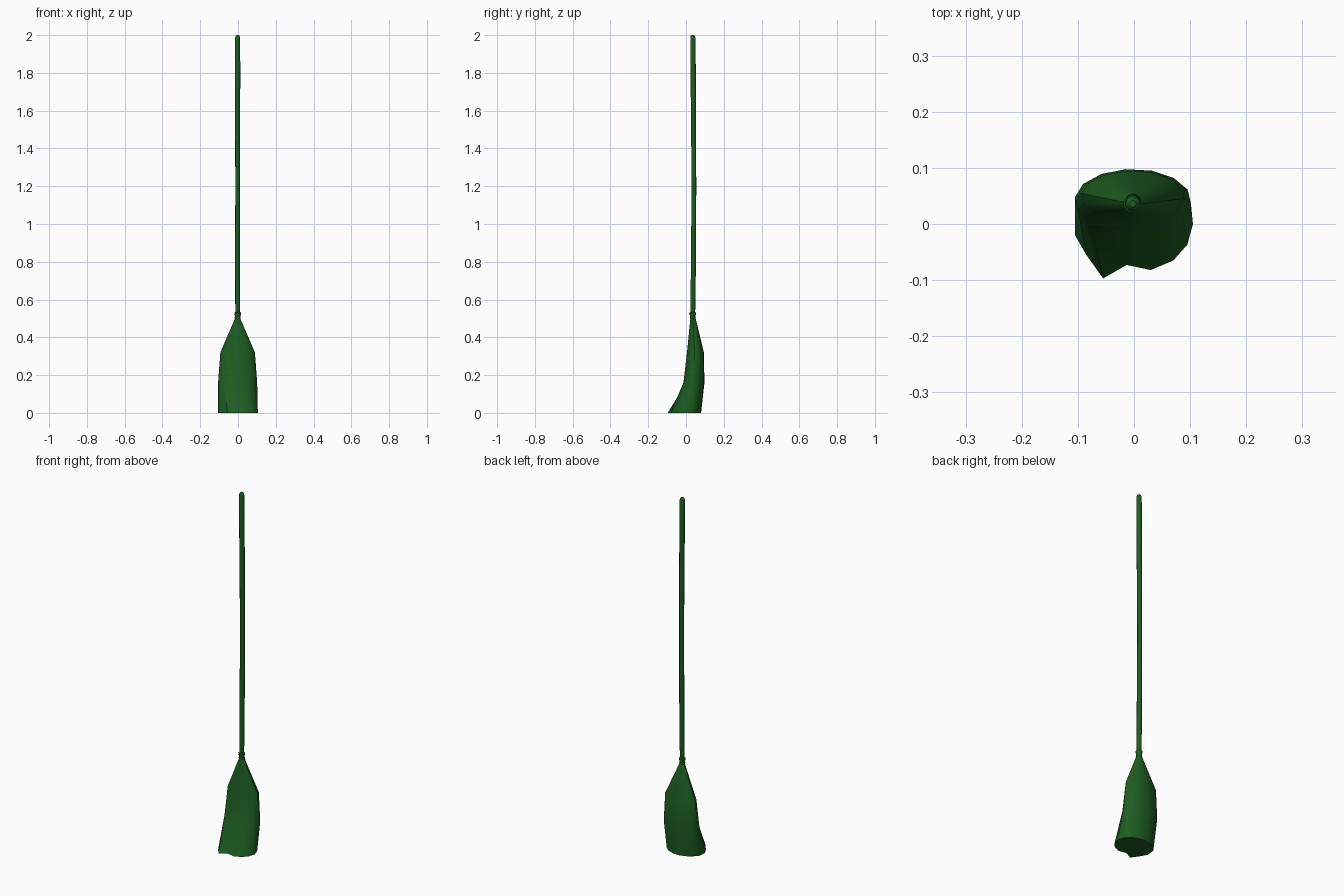
import bpy, bmesh
from math import sin, cos, radians, pi

if "Cube" in bpy.data.objects:
    bpy.data.objects.remove(bpy.data.objects["Cube"])

green = bpy.data.materials.new("green")
green.diffuse_color = (0.012, 0.11, 0.015, 1)
green.use_nodes = True
green.node_tree.nodes["Principled BSDF"].inputs["Base Color"].default_value = green.diffuse_color


def loft(name, rings):
    """Skin a stack of equal-length point rings and cap both ends."""
    bm = bmesh.new()
    loops = [[bm.verts.new(p) for p in ring] for ring in rings]
    n = len(loops[0])
    for a, b in zip(loops, loops[1:]):
        for i in range(n):
            j = (i + 1) % n
            bm.faces.new((a[i], a[j], b[j], b[i]))
    bm.faces.new(loops[0])
    bm.faces.new(loops[-1])
    bmesh.ops.recalc_face_normals(bm, faces=bm.faces)
    mesh = bpy.data.meshes.new(name)
    bm.to_mesh(mesh)
    bm.free()
    ob = bpy.data.objects.new(name, mesh)
    bpy.context.collection.objects.link(ob)
    mesh.materials.append(green)
    bpy.context.view_layer.objects.active = ob
    ob.select_set(True)
    bpy.ops.object.shade_smooth_by_angle(angle=radians(40))
    ob.select_set(False)
    return ob


def ellipse(z, y, rx, ry, n=14, x=-0.002, start=radians(97)):
    return [(x + rx * cos(start - 2 * pi * i / n),
             y + ry * sin(start - 2 * pi * i / n), z) for i in range(n)]


# Bristle head: uneven splayed bottom edge, narrowing to the binding
bottom = [(-.013, .08), (.03, .077), (.068, .062), (.092, .04), (.105, 0),
          (.095, -.037), (.07, -.065), (.03, -.082), (-.013, -.073),
          (-.055, -.097), (-.085, -.055), (-.105, -.02), (-.1, .03), (-.06, .065)]
loft("bristles", [[(x, y, 0) for x, y in bottom],
                  ellipse(0.16, 0.042, 0.104, 0.056),
                  ellipse(0.32, 0.050, 0.092, 0.045),
                  ellipse(0.50, 0.037, 0.014, 0.014)])

# Binding collar: (z, radius)
loft("binding", [ellipse(z, 0.036, r, r) for z, r in
                 [(0.495, 0.012), (0.503, 0.016), (0.515, 0.014),
                  (0.52, 0.017), (0.53, 0.017), (0.535, 0.012)]])

# Slightly crooked handle with rounded tip: (z, y, radius)
loft("handle", [ellipse(z, y, r, r, n=10) for z, y, r in
                [(0.49, 0.036, 0.012), (0.60, 0.037, 0.013), (0.85, 0.040, 0.0135),
                 (1.20, 0.042, 0.0125), (1.55, 0.040, 0.0135), (1.80, 0.038, 0.0145),
                 (1.985, 0.036, 0.0135), (1.995, 0.036, 0.011), (2.0, 0.036, 0.006)]])
